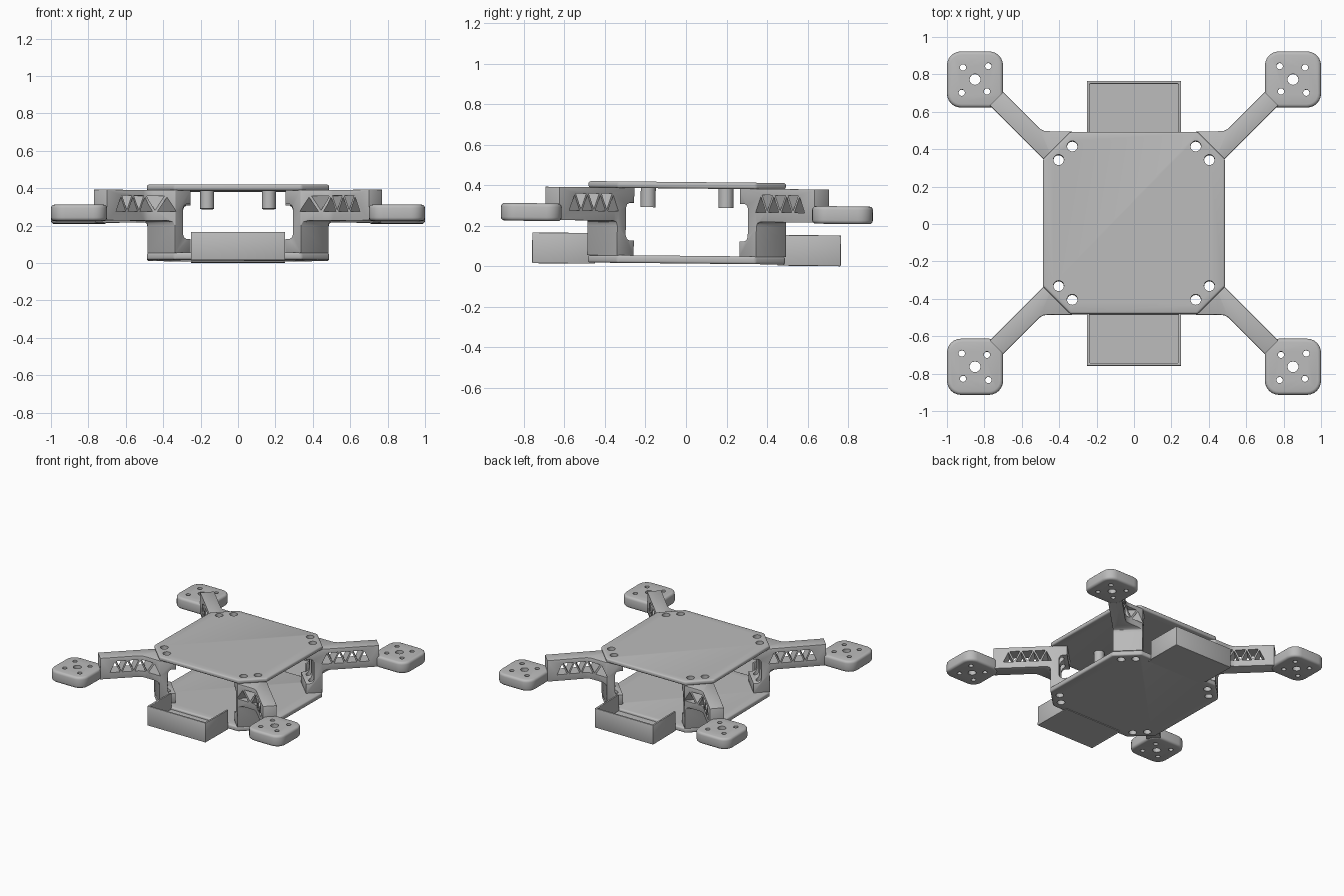
import bpy
import bmesh
from math import sin, cos, pi, radians, sqrt
from mathutils import Vector

default_cube = bpy.data.objects.get("Cube")
if default_cube:
    bpy.data.objects.remove(default_cube, do_unlink=True)

# One plain plastic colour
grey = bpy.data.materials.new("plain_grey")
grey.use_nodes = True
grey.diffuse_color = (0.5, 0.5, 0.5, 1)
bsdf = next(n for n in grey.node_tree.nodes if n.type == 'BSDF_PRINCIPLED')
bsdf.inputs["Base Color"].default_value = grey.diffuse_color

TILT = -0.01
parts = []


def flat(p, q, h):
    """Plan outline in x, y extruded upwards."""
    return Vector((p, q, h))


def diagonal_plan(u, v, h):
    """Plan outline along and across the corner diagonal."""
    return Vector(((u - v) / sqrt(2), (u + v) / sqrt(2), h))


def diagonal_side(u, z, v):
    """Side outline of an arm, extruded across the diagonal."""
    return diagonal_plan(u, v, z)


def prisms(name, outlines, low, high, place=flat):
    bm = bmesh.new()
    for outline in outlines:
        base = bm.faces.new([bm.verts.new(place(p, q, low)) for p, q in outline])
        shift = place(0, 0, high) - place(0, 0, low)
        top = bmesh.ops.extrude_face_region(bm, geom=[base], use_keep_orig=True)
        moved = [g for g in top["geom"] if isinstance(g, bmesh.types.BMVert)]
        bmesh.ops.translate(bm, verts=moved, vec=shift)
    bmesh.ops.recalc_face_normals(bm, faces=bm.faces)
    mesh = bpy.data.meshes.new(name)
    bm.to_mesh(mesh)
    bm.free()
    mesh.materials.append(grey)
    ob = bpy.data.objects.new(name, mesh)
    bpy.context.collection.objects.link(ob)
    return ob


def circle(x, y, r, n=24):
    return [(x + r * cos(2 * pi * i / n), y + r * sin(2 * pi * i / n)) for i in range(n)]


def rounded_square(x, y, half, r, n=6):
    pts = []
    for k, (sx, sy) in enumerate(((1, 1), (-1, 1), (-1, -1), (1, -1))):
        for i in range(n + 1):
            a = (k + i / n) * pi / 2
            pts.append((x + sx * (half - r) + r * cos(a), y + sy * (half - r) + r * sin(a)))
    return pts


def boolean(ob, other, operation):
    mod = ob.modifiers.new(operation, 'BOOLEAN')
    mod.operation, mod.object, mod.solver = operation, other, 'EXACT'


def bevel(ob, width, segments=3):
    mod = ob.modifiers.new("soft_edges", 'BEVEL')
    mod.width, mod.segments = width, segments
    mod.limit_method, mod.angle_limit = 'ANGLE', radians(35)


def mirror(ob, x, y):
    ob.modifiers.new("mirror", 'MIRROR').use_axis = (x, y, False)


def finish(ob, *helpers):
    """Apply the modifiers, drop the cutters and lean the part with the frame."""
    dg = bpy.context.evaluated_depsgraph_get()
    mesh = bpy.data.meshes.new_from_object(ob.evaluated_get(dg))
    ob.modifiers.clear()
    ob.data = mesh
    for helper in helpers:
        bpy.data.objects.remove(helper, do_unlink=True)
    ob.rotation_euler.x = TILT
    ob.location.y = 0.002
    parts.append(ob)


# Screw holes shared by both plates and the arm feet
screws = [(0.33, 0.41), (0.403, 0.337)]
S, C = 0.487, 0.34


def screw_cutter(signs):
    return prisms("screw_cutter", [circle(x * sx, y * sy, 0.028)
                                   for x, y in screws for sx in signs for sy in signs], -0.1, 0.6)


# Top and bottom plates with cut corners
octagon = [(S, -C), (S, C), (C, S), (-C, S), (-S, C), (-S, -C), (-C, -S), (C, -S)]
for name, low, high in (("bottom_plate", 0.014, 0.052), ("top_plate", 0.384, 0.416)):
    plate = prisms(name, [octagon], low, high)
    holes = screw_cutter((1, -1))
    bevel(plate, 0.011)
    boolean(plate, holes, 'DIFFERENCE')
    finish(plate, holes)

# Arms: C-shaped leg and truss beam, side outline limited by the plan outline
side = [(0.468, 0.386), (0.99, 0.386), (0.99, 0.222), (0.61, 0.222), (0.592, 0.215),
        (0.585, 0.197), (0.585, 0.05), (0.468, 0.05), (0.468, 0.125), (0.5, 0.125),
        (0.517, 0.133), (0.525, 0.15), (0.525, 0.286), (0.517, 0.303), (0.5, 0.311),
        (0.468, 0.311)]
plan = [(0.4, -0.1), (1.1, -0.1), (1.1, 0), (0.714, 0), (0.69, 0.007), (0.665, 0.028),
        (0.583, 0.11), (0.4, 0.11)]
arms = prisms("arms", [side], -0.3, 0.3, diagonal_side)
limit = prisms("plan_cutter", [plan], -0.1, 0.6, diagonal_plan)
triangles = []
for i in range(7):
    u = 0.615 + 0.045 * i
    base, tip = (0.27, 0.348) if i % 2 == 0 else (0.355, 0.277)
    triangles.append([(u - 0.036, base), (u + 0.036, base), (u, tip)])
truss = prisms("truss_cutter", triangles, -0.3, 0.3, diagonal_side)
holes = screw_cutter((1,))
boolean(arms, limit, 'INTERSECT')
bevel(arms, 0.011, 2)
boolean(arms, truss, 'DIFFERENCE')
boolean(arms, holes, 'DIFFERENCE')
mirror(arms, True, True)
finish(arms, limit, truss, holes)

# Motor mounts at the arm ends
MX, MY = 0.85, 0.768
mounts = prisms("motor_mounts", [rounded_square(MX, MY, 0.15, 0.075)], 0.217, 0.304)
bevel(mounts, 0.018)
t, r = 0.071, 0.064
bolts = [circle(MX + dx, MY + dy, 0.017, 16) for dx, dy in ((-t, t), (t, -t), (r, r), (-r, -r))]
holes = prisms("bolt_cutter", bolts + [circle(MX, MY, 0.029)], 0, 0.6)
boolean(mounts, holes, 'DIFFERENCE')
mirror(mounts, True, True)
finish(mounts, holes)

# Open trays at the front and back
W, IN, OUT, T = 0.252, 0.48, 0.762, 0.015
wall = [(-W, IN), (-W, OUT), (W, OUT), (W, IN), (W - T, IN), (W - T, OUT - T),
        (T - W, OUT - T), (T - W, IN)]
walls = prisms("tray_walls", [wall], 0.008, 0.16)
bevel(walls, 0.005, 2)
mirror(walls, False, True)
finish(walls)
edge = W - T / 2
floor = prisms("tray_floors", [[(-edge, IN - 0.03), (edge, IN - 0.03), (edge, OUT - T / 2),
                                (-edge, OUT - T / 2)]], 0.009, 0.035)
mirror(floor, False, True)
finish(floor)

# Standoff posts hanging from the top plate
posts = prisms("standoff_posts", [circle(0.165, 0.192, 0.037)], 0.29, 0.39)
mirror(posts, True, True)
finish(posts)

# Smooth rounded edges, crisp corners
bpy.ops.object.select_all(action='DESELECT')
for ob in parts:
    ob.select_set(True)
bpy.context.view_layer.objects.active = parts[0]
bpy.ops.object.shade_smooth_by_angle(angle=radians(35))
